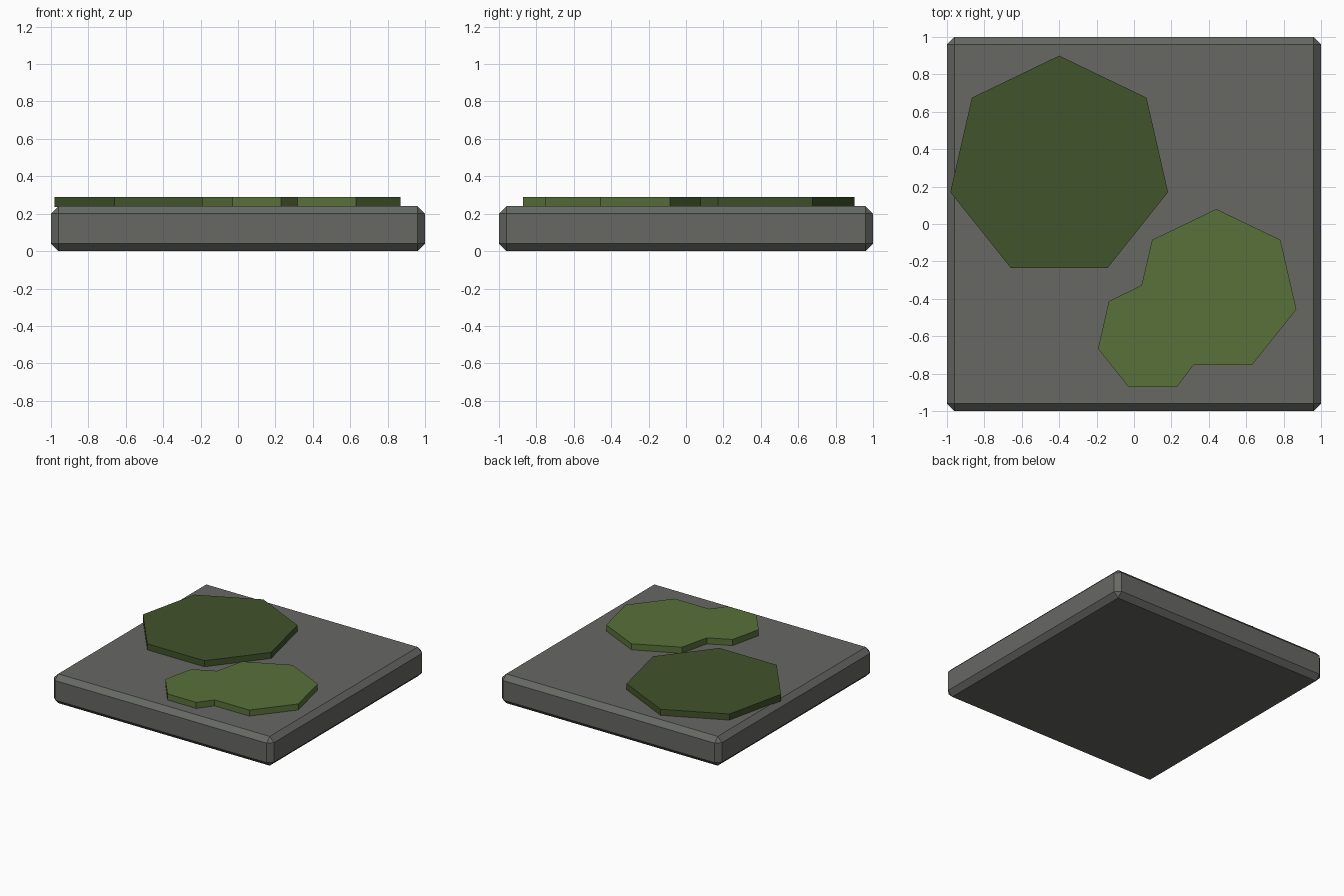
import bpy
import bmesh
from math import sin, cos, tau

cube = bpy.data.objects.get("Cube")
if cube:
    bpy.data.objects.remove(cube, do_unlink=True)


def make_material(name, rgb):
    mat = bpy.data.materials.new(name)
    mat.use_nodes = True
    mat.diffuse_color = (*rgb, 1)
    mat.node_tree.nodes["Principled BSDF"].inputs["Base Color"].default_value = (*rgb, 1)
    return mat


def heptagon(x, y, radius):
    """Corners counter-clockwise, starting at the back point."""
    return [(x - radius * sin(tau * i / 7), y + radius * cos(tau * i / 7)) for i in range(7)]


def make_prism(name, outline, bottom, top, mat):
    """Extrude a flat counter-clockwise outline upwards."""
    bm = bmesh.new()
    base = bm.faces.new([bm.verts.new((x, y, bottom)) for x, y in outline])
    walls = bmesh.ops.extrude_face_region(bm, geom=[base], use_keep_orig=True)
    raised = [v for v in walls["geom"] if isinstance(v, bmesh.types.BMVert)]
    bmesh.ops.translate(bm, verts=raised, vec=(0, 0, top - bottom))
    bmesh.ops.recalc_face_normals(bm, faces=bm.faces)
    mesh = bpy.data.meshes.new(name)
    bm.to_mesh(mesh)
    bm.free()
    mesh.materials.append(mat)
    obj = bpy.data.objects.new(name, mesh)
    bpy.context.collection.objects.link(obj)
    return obj


stone = make_material("stone grey", (0.135, 0.14, 0.127))
dark_moss = make_material("dark moss green", (0.053, 0.087, 0.024))
light_moss = make_material("light moss green", (0.1, 0.165, 0.042))

# Square paving slab with chamfered edges
slab = make_prism("stone_slab", [(-1, -1), (1, -1), (1, 1), (-1, 1)], 0, 0.24, stone)
bevel = slab.modifiers.new("chamfer", "BEVEL")
bevel.width = 0.04
bevel.segments = 1

# Large seven-sided moss patch
make_prism("large_moss_patch", heptagon(-0.4, 0.303, 0.597), 0.235, 0.29, dark_moss)

# Two merged seven-sided lobes, joined where their outlines cross
big = heptagon(0.44, -0.359, 0.439)
small = heptagon(0.1, -0.6, 0.3)
outline = big[4:] + big[:2] + [(0.04, -0.328)] + small[1:5] + [(0.317, -0.755)]
make_prism("double_moss_patch", outline, 0.235, 0.29, light_moss)
